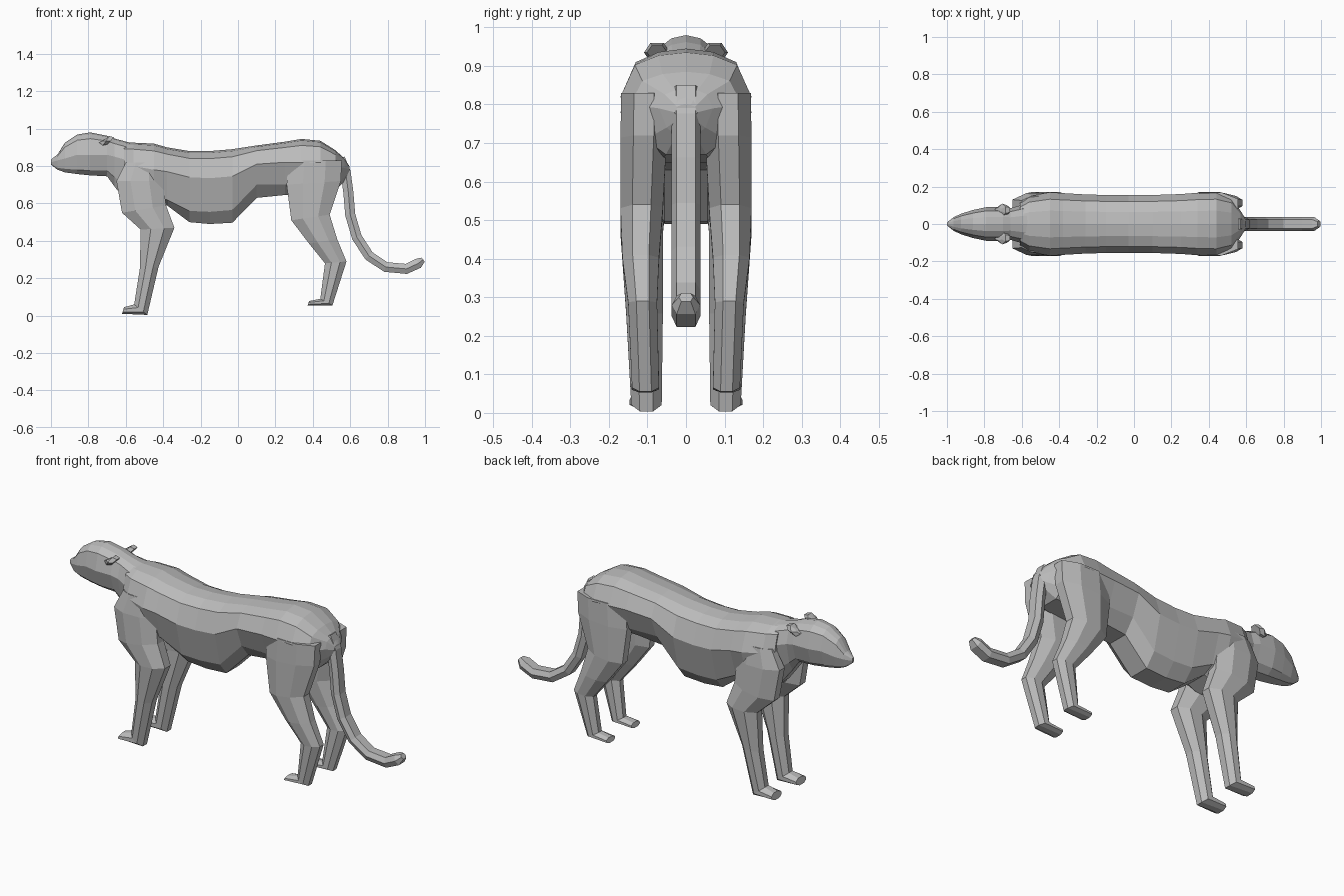
import bpy, bmesh
from math import cos, sin, pi
from mathutils import Vector

# Remove the default object
if "Cube" in bpy.data.objects:
    bpy.data.objects.remove(bpy.data.objects["Cube"], do_unlink=True)

# One plain colour for the whole animal
COLOR = (0.5, 0.5, 0.5, 1)
grey = bpy.data.materials.new("plain_grey")
grey.use_nodes = True
grey.diffuse_color = COLOR
grey.node_tree.nodes["Principled BSDF"].inputs["Base Color"].default_value = COLOR


def loft(name, rings):
    """Skin a row of equal-sized rings and cap both ends."""
    bm = bmesh.new()
    rows = [[bm.verts.new(p) for p in ring] for ring in rings]
    count = len(rows[0])
    for a, b in zip(rows, rows[1:]):
        for i in range(count):
            j = (i + 1) % count
            bm.faces.new((a[i], a[j], b[j], b[i]))
    bm.faces.new(rows[0])
    bm.faces.new(reversed(rows[-1]))
    bmesh.ops.recalc_face_normals(bm, faces=bm.faces)
    mesh = bpy.data.meshes.new(name)
    bm.to_mesh(mesh)
    bm.free()
    mesh.materials.append(grey)
    obj = bpy.data.objects.new(name, mesh)
    bpy.context.collection.objects.link(obj)
    return obj


def trunk_ring(x, top, width, side, low, bottom):
    """Symmetric cross-section: spine, back crease, flank, belly edge, belly."""
    crease = side + (top - side) * 0.72
    half = [(0.42 * width, top - 0.07 * (top - side)), (0.78 * width, crease),
            (width, side), (0.72 * width, low), (0.36 * width, bottom)]
    right = [(x, -y, z) for y, z in half]
    left = [(x, y, z) for y, z in reversed(half)]
    return [(x, 0, top)] + right + [(x, 0, bottom)] + left


def leg_ring(front, back, inner, outer, sign):
    """Chamfered section between a front and a back point in the side plane."""
    f, b = Vector((front[0], 0, front[1])), Vector((back[0], 0, back[1]))
    pattern = [(0, .3), (0, .7), (.3, 1), (.7, 1), (1, .72), (1, .28), (.7, 0), (.3, 0)]
    ring = []
    for along, across in pattern:
        p = f.lerp(b, along)
        p.y = sign * (inner + (outer - inner) * across)
        ring.append(p)
    return ring


# Trunk: x, top, half width, flank height, belly edge height, belly height
trunk = [
    (-.61, .925, .115, .80, .68, .64),
    (-.56, .925, .15, .80, .62, .57),
    (-.45, .92, .17, .78, .62, .56),
    (-.38, .90, .165, .77, .62, .59),
    (-.26, .88, .158, .74, .56, .50),
    (-.15, .88, .155, .735, .555, .49),
    (-.03, .89, .155, .745, .565, .497),
    (.10, .91, .155, .81, .70, .63),
    (.25, .93, .16, .82, .70, .645),
    (.34, .945, .167, .82, .70, .65),
    (.44, .935, .17, .82, .70, .66),
    (.52, .885, .145, .80, .71, .67),
    (.57, .84, .07, .79, .74, .72),
    (.595, .80, .03, .78, .76, .75),
]
loft("trunk", [trunk_ring(*s) for s in trunk])

# Head and neck in the same section style
head = [
    (-1.0, .835, .008, .82, .812, .808),
    (-.965, .862, .036, .83, .79, .78),
    (-.925, .925, .055, .84, .785, .766),
    (-.86, .968, .075, .86, .78, .757),
    (-.79, .98, .09, .86, .775, .75),
    (-.70, .962, .09, .86, .775, .745),
    (-.66, .947, .085, .85, .74, .69),
    (-.59, .928, .105, .83, .69, .60),
    (-.54, .92, .11, .81, .68, .60),
]
loft("head_and_neck", [trunk_ring(*s) for s in head])

# Legs: front point, back point, inner side, outer side
front_leg = [
    ((-.60, .82), (-.42, .82), .07, .15),
    ((-.65, .72), (-.40, .72), .05, .165),
    ((-.62, .55), (-.385, .59), .05, .17),
    ((-.52, .46), (-.34, .47), .06, .17),
    ((-.525, .25), (-.425, .26), .06, .155),
    ((-.555, .06), (-.485, .004), .063, .142),
    ((-.61, .045), (-.62, .01), .063, .146),
]
hind_leg = [
    ((.27, .83), (.555, .83), .05, .168),
    ((.26, .70), (.55, .72), .05, .17),
    ((.285, .51), (.49, .54), .06, .17),
    ((.38, .385), (.53, .41), .07, .165),
    ((.465, .28), (.58, .29), .075, .15),
    ((.44, .09), (.505, .055), .07, .14),
    ((.38, .078), (.372, .053), .07, .142),
]
for side, sign in (("left", 1), ("right", -1)):
    # The model's left and right follow the requested +x / front -y frame
    where = "rear" if sign > 0 else "near"
    for part, stations in (("front_leg", front_leg), ("hind_leg", hind_leg)):
        loft(f"{where}_{part}", [leg_ring(*s, sign) for s in stations])

    # Small cupped ear, leaning outwards
    ear = []
    for x, size in ((-.725, .014), (-.705, .034), (-.68, .026)):
        ear.append([(x + .02 * sin(a), sign * (.075 + size * cos(a)),
                     .935 + size * .85 * sin(a))
                    for a in (i * pi / 3 for i in range(6))])
    loft(f"{where}_ear", ear)

# Tail: hexagonal section swept along a curved path in the side plane
path = [Vector((x, 0, z)) for x, z in
        ((.545, .84), (.575, .77), (.59, .66), (.60, .54), (.635, .42),
         (.70, .32), (.79, .26), (.90, .25), (.965, .28), (.99, .30))]
tail = []
for i, p in enumerate(path):
    direction = (path[min(i + 1, len(path) - 1)] - path[max(i - 1, 0)]).normalized()
    normal = Vector((direction.z, 0, -direction.x))
    scale = 0.5 if i == len(path) - 1 else 1
    tail.append([p + normal * (.03 * scale * v) + Vector((0, .037 * scale * u, 0))
                 for u, v in ((1, 0), (.65, .9), (-.65, .9), (-1, 0), (-.65, -.9), (.65, -.9))])
loft("tail", tail)
